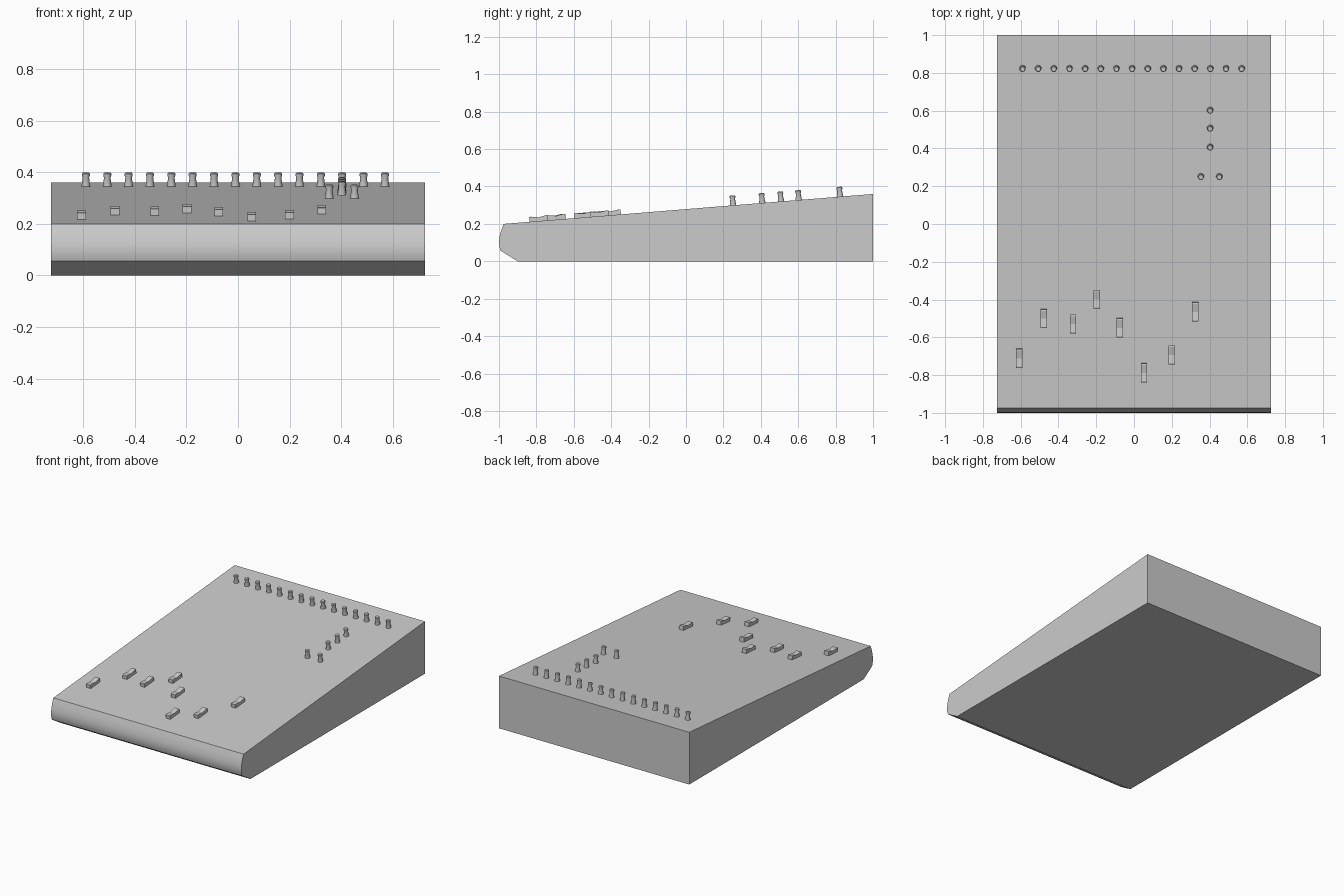
import bpy, bmesh, math
from mathutils import Matrix

if "Cube" in bpy.data.objects:
    bpy.data.objects.remove(bpy.data.objects["Cube"])

SLOPE = (0.36 - 0.20) / 1.975
TILT = math.atan(SLOPE)


def top_z(y):
    return 0.36 + (y - 1) * SLOPE


def finish(bm, name, angle):
    bmesh.ops.recalc_face_normals(bm, faces=bm.faces)
    me = bpy.data.meshes.new(name)
    bm.to_mesh(me)
    bm.free()
    ob = bpy.data.objects.new(name, me)
    bpy.context.collection.objects.link(ob)
    bpy.context.view_layer.objects.active = ob
    ob.select_set(True)
    bpy.ops.object.shade_smooth_by_angle(angle=math.radians(angle))
    ob.select_set(False)
    return ob


def extrude_profile(name, pts, half, angle=30):
    """Side profile (y, z) extruded symmetrically across x."""
    bm = bmesh.new()
    face = bm.faces.new([bm.verts.new((-half, y, z)) for y, z in pts])
    out = bmesh.ops.extrude_face_region(bm, geom=[face])
    verts = [g for g in out["geom"] if isinstance(g, bmesh.types.BMVert)]
    bmesh.ops.translate(bm, verts=verts, vec=(2 * half, 0, 0))
    return finish(bm, name, angle)


def lathe(name, pts, n=16):
    """(radius, z) rings joined into a closed solid."""
    bm = bmesh.new()
    rings = [[bm.verts.new((r * math.cos(2 * math.pi * i / n),
                            r * math.sin(2 * math.pi * i / n), z))
              for i in range(n)] for r, z in pts]
    for a, b in zip(rings, rings[1:]):
        for i in range(n):
            j = (i + 1) % n
            bm.faces.new((a[i], a[j], b[j], b[i]))
    bm.faces.new(rings[0])
    bm.faces.new(rings[-1])
    return finish(bm, name, 35)


def place(source, name, spots):
    """Linked copies standing square to the sloping top."""
    for i, (x, y) in enumerate(spots):
        ob = source if i == 0 else source.copy()
        if i:
            bpy.context.collection.objects.link(ob)
        ob.name = f"{name}_{i + 1}"
        ob.matrix_world = (Matrix.Translation((x, y, top_z(y)))
                           @ Matrix.Rotation(TILT, 4, 'X'))


# Wedge body with rounded front lip
extrude_profile("wedge_body", [
    (1, 0), (1, 0.36), (-0.975, 0.20), (-0.988, 0.165), (-0.997, 0.13),
    (-1, 0.10), (-0.997, 0.075), (-0.991, 0.056), (-0.90, 0)], 0.725)

# Pegs: back row and small cluster
peg = lathe("peg", [(0.017, -0.008), (0.017, 0.0), (0.0125, 0.034),
                    (0.0155, 0.042), (0.0155, 0.049), (0.012, 0.053)])
row = [(-0.59 + 1.16 / 14 * i, 0.824) for i in range(15)]
cluster = [(0.403, 0.603), (0.403, 0.508), (0.403, 0.408),
           (0.354, 0.252), (0.452, 0.252)]
place(peg, "peg", row + cluster)

# Rocker keys with a dipped top
key = extrude_profile("rocker_key", [
    (-0.05, -0.005), (0.05, -0.005), (0.05, 0.027), (0.042, 0.028),
    (0.0, 0.020), (-0.042, 0.027), (-0.05, 0.025)], 0.017, 5)
place(key, "rocker_key", [
    (-0.607, -0.71), (-0.477, -0.50), (-0.323, -0.528), (-0.198, -0.398),
    (-0.075, -0.548), (0.053, -0.787), (0.20, -0.692), (0.325, -0.463)])
